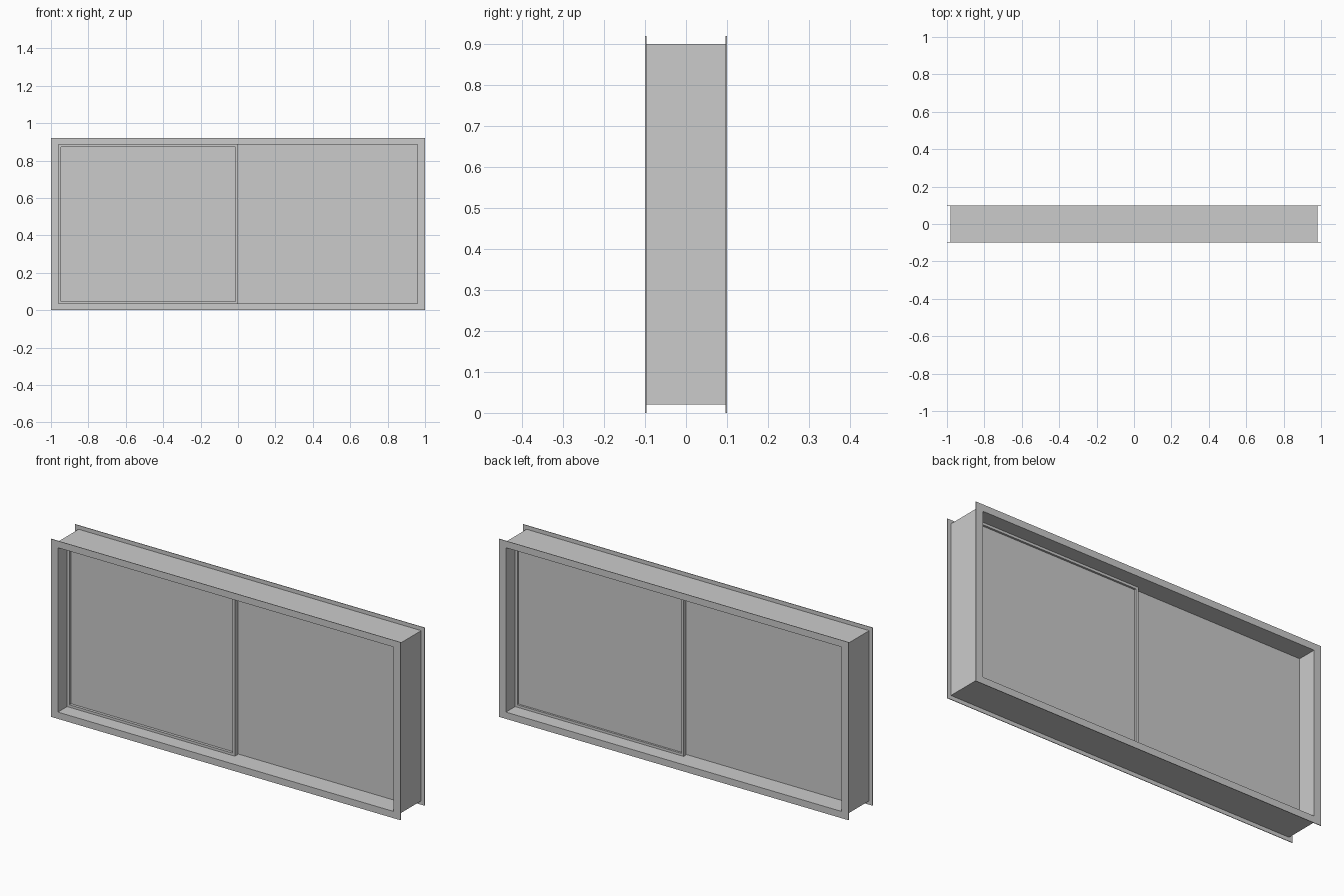
import bpy, bmesh

if "Cube" in bpy.data.objects:
    bpy.data.objects.remove(bpy.data.objects["Cube"])

ZC = 0.46  # mid height of the window


def ring(name, outer, inner, y0, y1):
    """Rectangular ring; outer/inner = (half width, half height), from y0 to y1."""
    bm = bmesh.new()
    signs = [(-1, -1), (1, -1), (1, 1), (-1, 1)]
    loops = [[bm.verts.new((sx * w, y, ZC + sz * h)) for sx, sz in signs]
             for (w, h), y in ((outer, y0), (outer, y1), (inner, y1), (inner, y0))]
    for a in range(4):
        p, q = loops[a], loops[(a + 1) % 4]
        for i in range(4):
            j = (i + 1) % 4
            bm.faces.new((p[i], p[j], q[j], q[i]))
    finish(name, bm)


def sash(name, x0, x1, y_flat, y_face, recess):
    """Pane slab, flush on one side and with a recessed panel on the other."""
    bm = bmesh.new()
    bmesh.ops.create_cube(bm, size=1)
    for v in bm.verts:
        v.co = ((x0 + x1) / 2 + v.co.x * (x1 - x0),
                (y_flat + y_face) / 2 + v.co.y * abs(y_face - y_flat),
                ZC + v.co.z * 0.85)
    face = [f for f in bm.faces if abs(f.calc_center_median().y - y_face) < 1e-5]
    bmesh.ops.inset_region(bm, faces=face, thickness=0.018)
    bmesh.ops.inset_region(bm, faces=face, thickness=0.0001, depth=-recess)
    finish(name, bm)


def finish(name, bm):
    bmesh.ops.recalc_face_normals(bm, faces=bm.faces)
    mesh = bpy.data.meshes.new(name)
    bm.to_mesh(mesh)
    bm.free()
    bpy.context.collection.objects.link(bpy.data.objects.new(name, mesh))


# deep wall frame and the thin trim flanges on both sides
opening = (0.96, 0.425)
ring("window_frame", (0.98, 0.44), opening, -0.097, 0.097)
ring("front_trim", (1.0, 0.46), opening, -0.1, -0.097)
ring("back_trim", (1.0, 0.46), opening, 0.097, 0.1)

# two sliding sashes on neighbouring tracks
sash("front_sash", -0.96, 0.0, 0.0, -0.025, 0.014)
sash("back_sash", -0.004, 0.96, 0.004, 0.025, 0.01)
